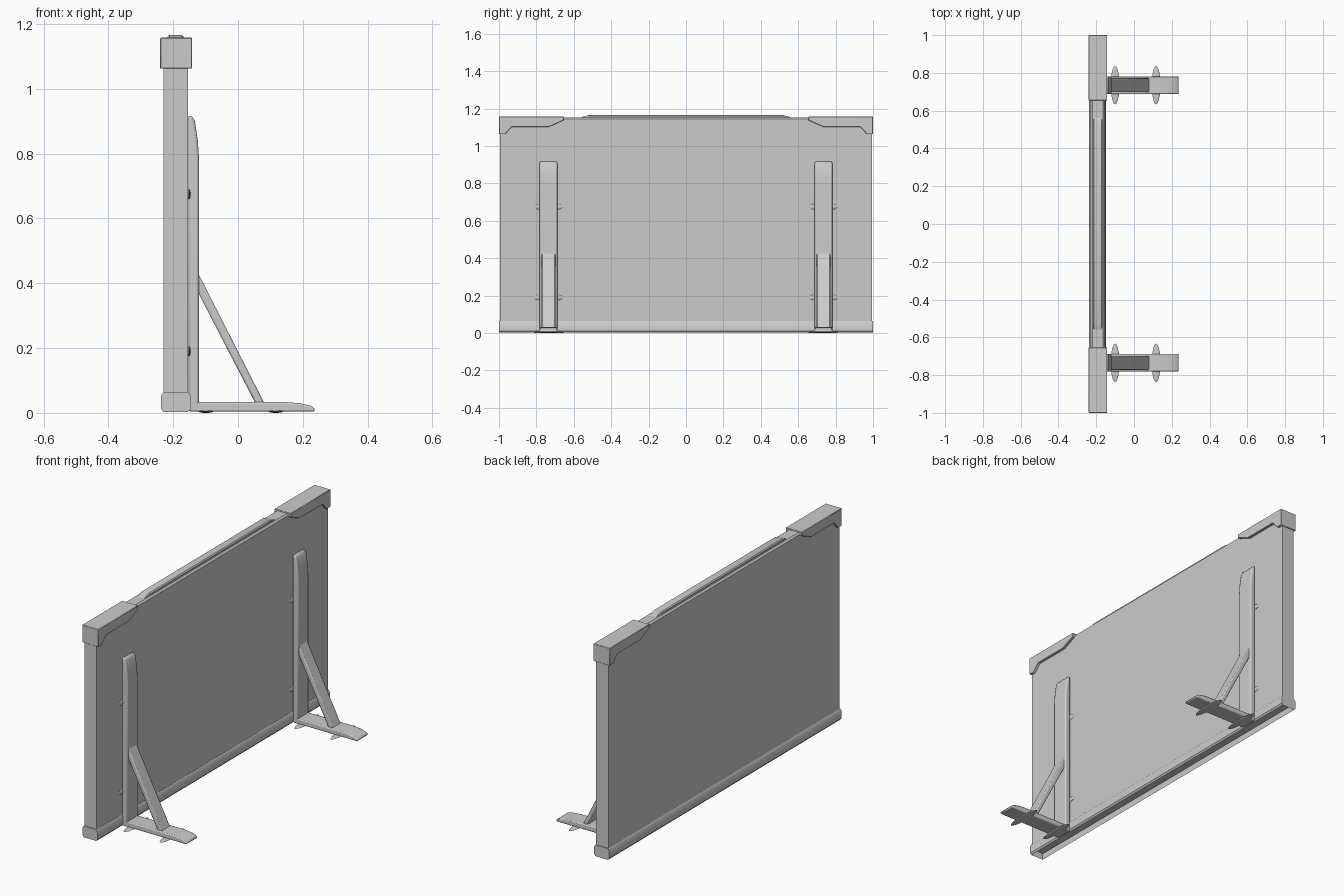
import bpy, bmesh, math
from mathutils import Vector, Matrix

if "Cube" in bpy.data.objects:
    bpy.data.objects.remove(bpy.data.objects["Cube"])

grey = bpy.data.materials.new("plain grey")
grey.use_nodes = True
GREY = (0.6, 0.6, 0.6, 1)
grey.diffuse_color = GREY
grey.node_tree.nodes["Principled BSDF"].inputs["Base Color"].default_value = GREY


def finish(name, bm, bevel=0, segments=2):
    bmesh.ops.recalc_face_normals(bm, faces=bm.faces)
    mesh = bpy.data.meshes.new(name)
    bm.to_mesh(mesh)
    bm.free()
    mesh.materials.append(grey)
    obj = bpy.data.objects.new(name, mesh)
    bpy.context.collection.objects.link(obj)
    if bevel:
        mod = obj.modifiers.new("soft edges", "BEVEL")
        mod.width, mod.segments = bevel, segments
        mod.limit_method = "ANGLE"
        mod.angle_limit = math.radians(40)
    bpy.ops.object.select_all(action="DESELECT")
    obj.select_set(True)
    bpy.context.view_layer.objects.active = obj
    bpy.ops.object.shade_smooth_by_angle(angle=math.radians(35))
    return obj


def prism(points, axis, start, end):
    """Extrude an outline along axis: 'y' takes (x, z), 'x' takes (y, z)."""
    bm = bmesh.new()
    place = (lambda a, b: (a, start, b)) if axis == "y" else (lambda a, b: (start, a, b))
    face = bm.faces.new([bm.verts.new(place(a, b)) for a, b in points])
    new = bmesh.ops.extrude_face_region(bm, geom=[face])["geom"]
    shift = Vector((0, end - start, 0)) if axis == "y" else Vector((end - start, 0, 0))
    bmesh.ops.translate(bm, vec=shift, verts=[v for v in new if isinstance(v, bmesh.types.BMVert)])
    return bm


def wing(name, centre, size):
    """Thin oval fixing plate."""
    bm = bmesh.new()
    bmesh.ops.create_uvsphere(bm, u_segments=20, v_segments=8, radius=1)
    bmesh.ops.transform(bm, verts=bm.verts,
                        matrix=Matrix.Translation(centre) @ Matrix.Diagonal((*size, 1)))
    finish(name, bm)


# Board with chamfered long top edges
board = [(-0.23, 0.035), (-0.155, 0.035), (-0.155, 1.145), (-0.164, 1.153),
         (-0.221, 1.153), (-0.23, 1.145)]
finish("board", prism(board, "y", -0.995, 0.995))

# Bottom rail: rounded channel, open underneath
rail = [(-0.23, 0.003), (-0.154, 0.003), (-0.147, 0.012), (-0.147, 0.054),
        (-0.154, 0.064), (-0.23, 0.064), (-0.237, 0.054), (-0.237, 0.012)]
bm = prism(rail, "y", -1, 1)
bmesh.ops.recalc_face_normals(bm, faces=bm.faces)
under = [f for f in bm.faces if f.normal.z < -0.9]
bmesh.ops.inset_region(bm, faces=under, thickness=0.004)
bmesh.ops.translate(bm, vec=(0, 0, 0.035), verts=under[0].verts)
finish("bottom_rail", bm)

# Low handle strip on the top edge
strip = [(-0.57, 1.15), (0.57, 1.15), (0.52, 1.166), (-0.52, 1.166)]
finish("top_strip", prism(strip, "x", -0.217, -0.168), 0.005, 1)

for s, side in ((-1, "front"), (1, "rear")):
    # Stepped corner cap
    cap = [(1, 1.158), (1, 1.063), (0.968, 1.063), (0.932, 1.102),
           (0.735, 1.102), (0.655, 1.137), (0.655, 1.158)]
    finish(side + "_corner_cap", prism([(s * y, z) for y, z in cap], "x", -0.24, -0.142), 0.002, 1)

    # Upright, foot and diagonal brace
    c = s * 0.735
    upright = [(-0.153, 0.004), (-0.12, 0.004), (-0.12, 0.78), (-0.124, 0.84),
               (-0.133, 0.9), (-0.14, 0.914), (-0.153, 0.919)]
    finish(side + "_upright", prism(upright, "y", c - 0.047, c + 0.047), 0.007)
    foot = [(-0.147, 0.004), (0.237, 0.004), (0.236, 0.014), (0.225, 0.022),
            (0.19, 0.03), (0.15, 0.033), (-0.147, 0.033)]
    finish(side + "_foot", prism(foot, "y", c - 0.047, c + 0.047), 0.006)
    brace = [(-0.125, 0.435), (-0.125, 0.375), (0.056, 0.025), (0.084, 0.025)]
    finish(side + "_brace", prism(brace, "y", c - 0.037, c + 0.037), 0.006)

    # Fixing plates behind the upright and under the foot
    for z, level in ((0.19, "low"), (0.675, "high")):
        wing(f"{side}_{level}_wall_plate", (-0.151, c, z), (0.005, 0.082, 0.018))
    for x, place in ((-0.1, "inner"), (0.117, "outer")):
        wing(f"{side}_{place}_foot_plate", (x, c, 0.004), (0.023, 0.102, 0.004))
